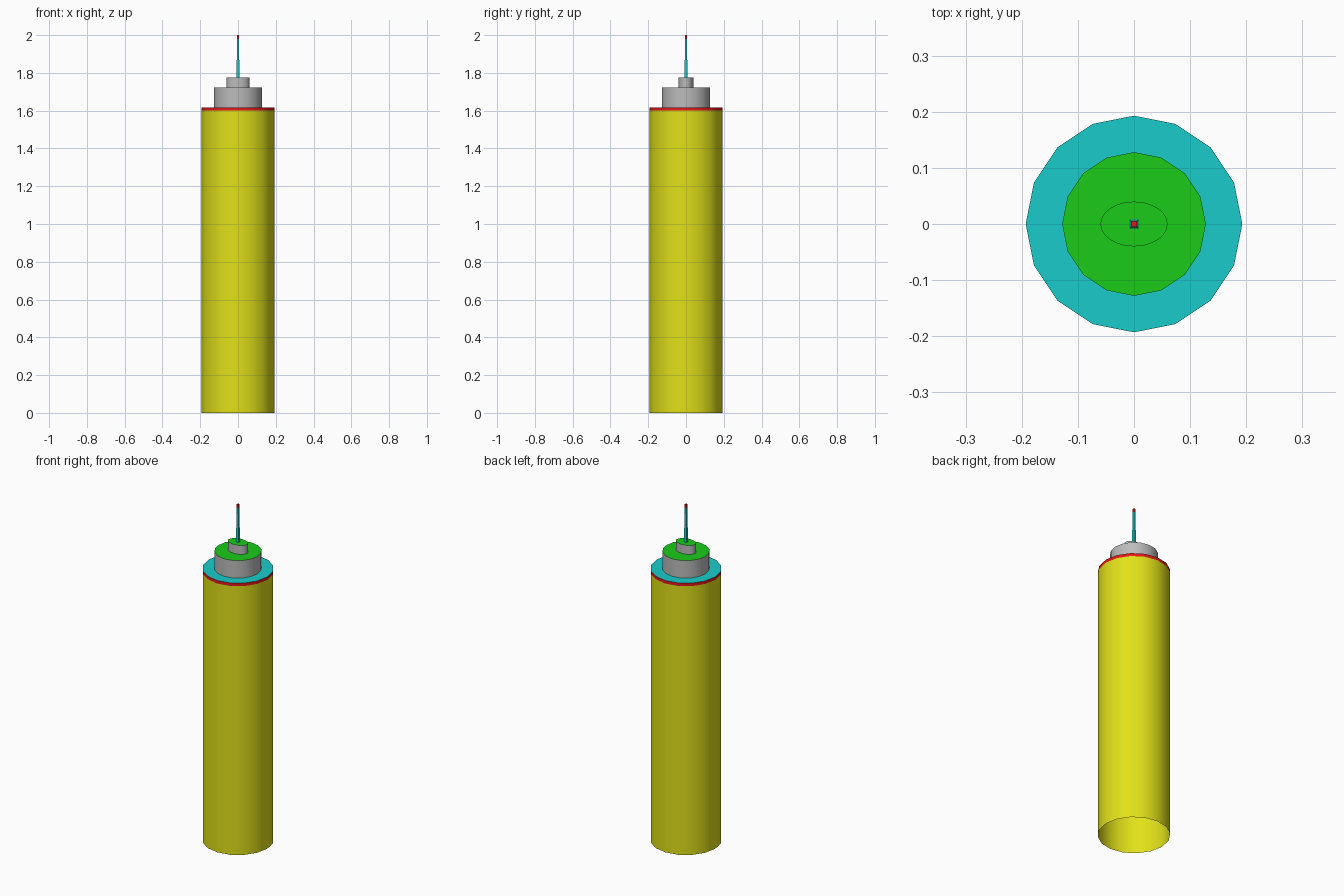
import bpy, bmesh, math

if "Cube" in bpy.data.objects:
    bpy.data.objects.remove(bpy.data.objects["Cube"])

def paint(name, rgb):
    m = bpy.data.materials.new(name)
    m.diffuse_color = (*rgb, 1)
    m.use_nodes = True
    m.node_tree.nodes["Principled BSDF"].inputs["Base Color"].default_value = m.diffuse_color
    return m

YELLOW = paint("yellow", (0.75, 0.75, 0.01))
RED = paint("red", (0.75, 0.01, 0.01))
CYAN = paint("cyan", (0.01, 0.6, 0.6))
GREEN = paint("green", (0.01, 0.6, 0.01))
GREY = paint("grey", (0.5, 0.5, 0.5))

def tube(name, rings, sides, wall, cap=None, turn=0.0, smooth=True):
    """Stack rings of (rx, ry, z); bottom stays open, top is capped if cap is given."""
    bm = bmesh.new()
    loops = []
    for rx, ry, z in rings:
        angles = [turn + 2 * math.pi * i / sides for i in range(sides)]
        loops.append([bm.verts.new((rx * math.cos(a), ry * math.sin(a), z)) for a in angles])
    for lo, hi in zip(loops, loops[1:]):
        for i in range(sides):
            j = (i + 1) % sides
            bm.faces.new((lo[i], lo[j], hi[j], hi[i])).smooth = smooth
    if cap:
        bm.faces.new(loops[-1]).material_index = 1
        # keep the rim crisp between the smooth wall and the flat cap
        for e in bm.edges:
            if all(v in loops[-1] for v in e.verts):
                e.smooth = False
    me = bpy.data.meshes.new(name)
    bm.to_mesh(me)
    bm.free()
    me.materials.append(wall)
    if cap:
        me.materials.append(cap)
    ob = bpy.data.objects.new(name, me)
    bpy.context.collection.objects.link(ob)
    return ob

# Tower shaft, open underneath, with a red parapet band and cyan roof
R = 0.193
tube("shaft", [(R, R, 0), (R, R, 1.6)], 16, YELLOW)
tube("parapet", [(R, R, 1.6), (R, R, 1.618)], 16, RED, CYAN)

# Stepped rooftop blocks: round one, then a smaller oval one
tube("upper_drum", [(0.128, 0.128, 1.618), (0.128, 0.128, 1.722)], 16, GREY, GREEN)
tube("oval_cap", [(0.06, 0.04, 1.722), (0.06, 0.04, 1.775)], 24, GREY, GREEN)

# Tapered square mast with a red tip
q, d = math.pi / 4, math.sqrt(2)
tube("mast", [(0.008 * d, 0.008 * d, 1.775), (0.005 * d, 0.005 * d, 1.98)], 4, CYAN, turn=q, smooth=False)
tube("mast_tip", [(0.005 * d, 0.005 * d, 1.98), (0.005 * d, 0.005 * d, 2.0)], 4, RED, RED, turn=q, smooth=False)
